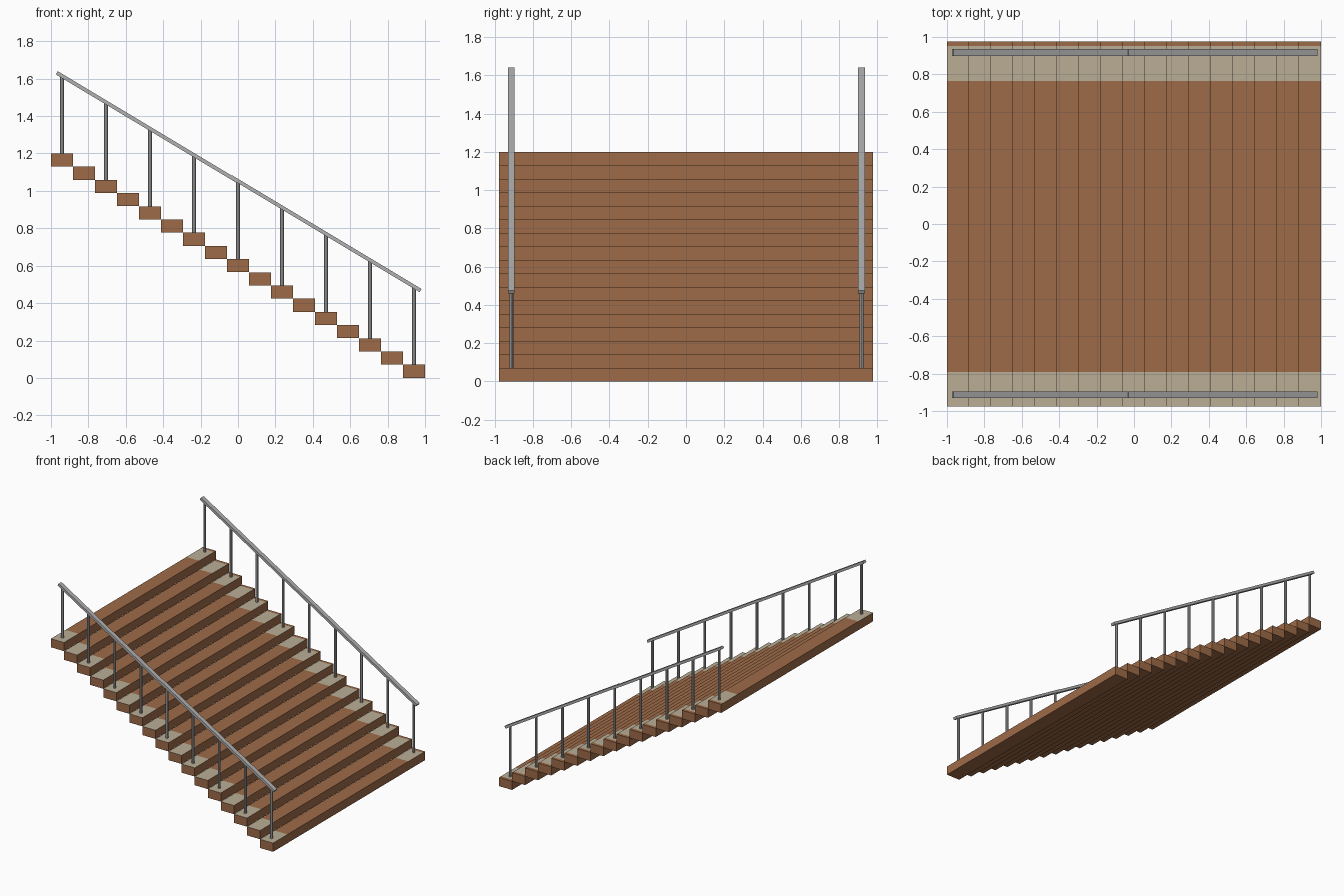
import bpy, bmesh, math
from mathutils import Matrix, Vector

if "Cube" in bpy.data.objects:
    bpy.data.objects.remove(bpy.data.objects["Cube"])

N = 17                       # number of steps
RUN, RISE = 2 / N, 1.2 / N
HALF = 0.977                 # half width of the stair
THICK = 0.07
SIDES = {"left": 0.917, "right": -0.913}   # railing positions in y


def material(name, rgb):
    m = bpy.data.materials.new(name)
    m.diffuse_color = (*rgb, 1)
    m.use_nodes = True
    m.node_tree.nodes["Principled BSDF"].inputs["Base Color"].default_value = m.diffuse_color
    return m


brown = material("brown wood", (0.34, 0.147, 0.064))
beige = material("beige edge paint", (0.49, 0.42, 0.30))
grey = material("grey metal", (0.44, 0.44, 0.44))


def make(name, bm, *mats):
    me = bpy.data.meshes.new(name)
    bm.to_mesh(me)
    bm.free()
    for m in mats:
        me.materials.append(m)
    ob = bpy.data.objects.new(name, me)
    bpy.context.collection.objects.link(ob)
    return ob


def box(size, matrix):
    bm = bmesh.new()
    bmesh.ops.create_cube(bm, size=1, matrix=matrix @ Matrix.Diagonal((*size, 1)))
    return bm


def step_centre(i):
    return -1 + RUN * (i + 0.5)


def step_top(i):
    return 1.2 - RISE * i


# Steps: wooden planks, tops painted beige near both ends
for i in range(N):
    centre = (step_centre(i), 0, step_top(i) - RISE / 2 if i == N - 1 else step_top(i) - THICK / 2)
    height = RISE if i == N - 1 else THICK
    bm = box((RUN, 2 * HALF, height), Matrix.Translation(centre))
    for y in (-0.79, 0.764, 0.951):
        bmesh.ops.bisect_plane(bm, geom=bm.verts[:] + bm.edges[:] + bm.faces[:],
                               plane_co=(0, y, 0), plane_no=(0, 1, 0))
    bm.normal_update()
    for f in bm.faces:
        y = f.calc_center_median().y
        if f.normal.z > 0.9 and (y < -0.79 or 0.764 < y < 0.951):
            f.material_index = 1
    make(f"step_{i + 1}", bm, brown, beige)


def rail_z(x):
    return 1.05 - 0.6 * x


for side, y in SIDES.items():
    # Posts on every second step
    for i in range(0, N, 2):
        x, z0 = step_centre(i), step_top(i)
        z1 = rail_z(x)
        bm = bmesh.new()
        bmesh.ops.create_cone(bm, cap_ends=True, segments=8, radius1=0.0105,
                              radius2=0.0105, depth=z1 - z0,
                              matrix=Matrix.Translation((x, y, (z0 + z1) / 2)))
        make(f"{side}_post_{i // 2 + 1}", bm, grey)

    # Handrail in two overlapping lengths
    for part, xa, xb, lift in (("upper", -0.969, 0.0, 0.0), ("lower", -0.035, 0.976, 0.003)):
        a = Vector((xa, y, rail_z(xa) + lift))
        b = Vector((xb, y, rail_z(xb) + lift))
        turn = Matrix.Rotation(math.atan(0.6), 4, 'Y')
        bm = box(((b - a).length, 0.036, 0.02), Matrix.Translation((a + b) / 2) @ turn)
        make(f"{side}_{part}_handrail", bm, grey)
